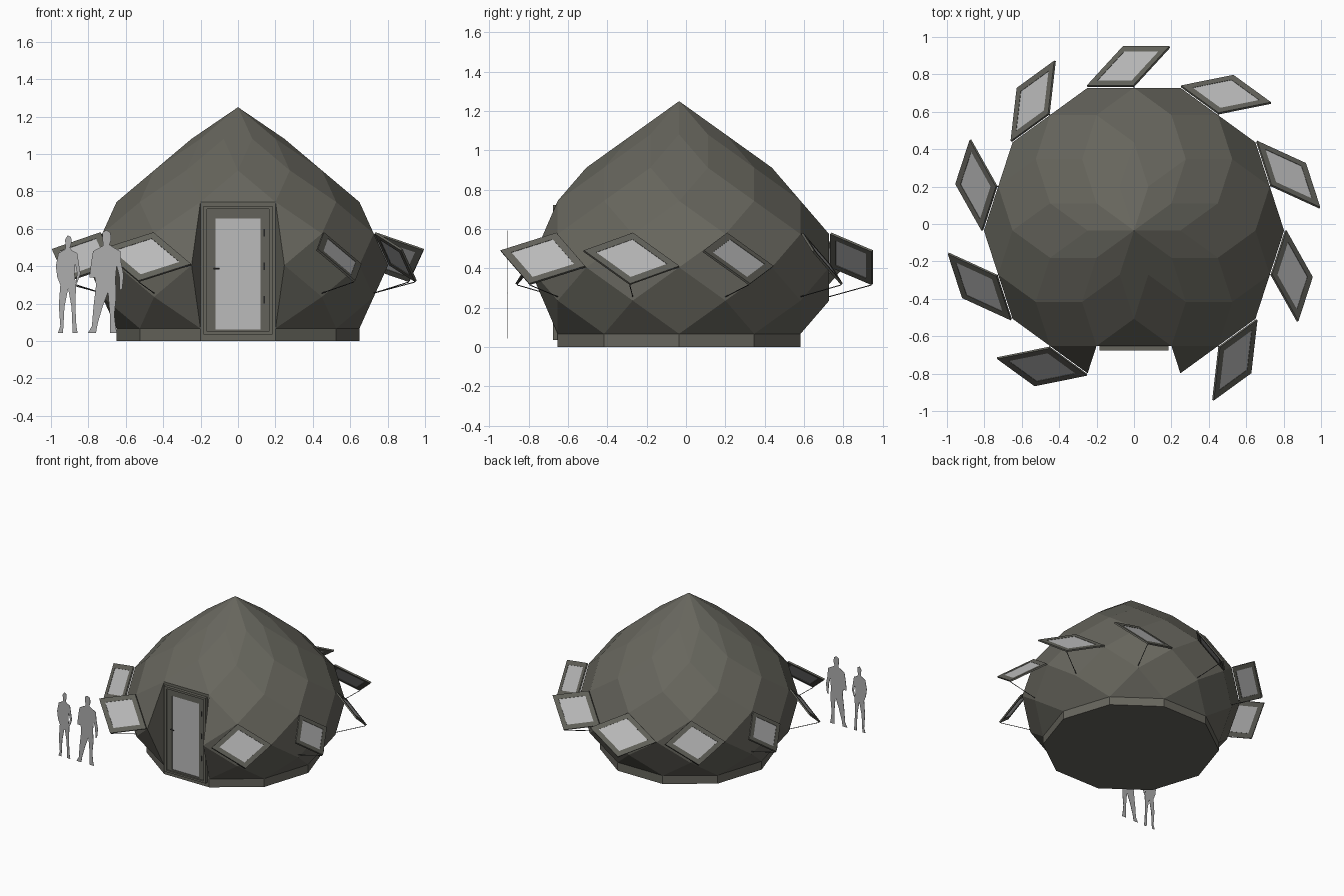
import bpy, bmesh, math
from mathutils import Vector, Matrix

if "Cube" in bpy.data.objects:
    bpy.data.objects.remove(bpy.data.objects["Cube"])

def material(name, rgb):
    m = bpy.data.materials.new(name)
    m.diffuse_color = (*rgb, 1)
    m.use_nodes = True
    m.node_tree.nodes["Principled BSDF"].inputs["Base Color"].default_value = m.diffuse_color
    return m

SHELL = material("olive grey cladding", (0.135, 0.132, 0.110))
FRAME = material("frame grey", (0.125, 0.124, 0.105))
GLASS = material("pale glass", (0.50, 0.50, 0.50))
FIGURE = material("figure grey", (0.42, 0.42, 0.42))
METAL = material("dark metal", (0.05, 0.05, 0.05))

def finish(name, bm, mat):
    bmesh.ops.recalc_face_normals(bm, faces=bm.faces)
    me = bpy.data.meshes.new(name)
    bm.to_mesh(me)
    bm.free()
    ob = bpy.data.objects.new(name, me)
    bpy.context.collection.objects.link(ob)
    me.materials.append(mat)
    return ob

def prism(name, pts, offset, mat):
    """Polygon extruded by an offset vector."""
    bm = bmesh.new()
    f = bm.faces.new([bm.verts.new(p) for p in pts])
    r = bmesh.ops.extrude_face_region(bm, geom=[f], use_keep_orig=True)
    bmesh.ops.translate(bm, vec=offset, verts=[g for g in r["geom"] if isinstance(g, bmesh.types.BMVert)])
    return finish(name, bm, mat)

def ring(name, outer, inner, offset, mat):
    """Frame between two matching loops, with thickness."""
    bm = bmesh.new()
    loops = [[bm.verts.new(Vector(p) + o) for p in loop]
             for loop, o in ((outer, Vector()), (inner, Vector()), (inner, offset), (outer, offset))]
    n = len(outer)
    for a in range(4):
        for i in range(n):
            j = (i + 1) % n
            b = (a + 1) % 4
            bm.faces.new((loops[a][i], loops[a][j], loops[b][j], loops[b][i]))
    return finish(name, bm, mat)

def rod(name, a, b, r, mat):
    bm = bmesh.new()
    d = b - a
    bmesh.ops.create_cone(bm, cap_ends=True, segments=6, radius1=r, radius2=r, depth=d.length,
                          matrix=Matrix.Translation((a + b) / 2) @ d.to_track_quat('Z', 'Y').to_matrix().to_4x4())
    return finish(name, bm, mat)

# Ten-sided polar zonohedron: vertex at level k, direction m * 18 degrees
CY, TOP, STEP, EDGE = -0.035, 1.25, 0.169, 0.248
def vert(k, m):
    r = EDGE * math.sin(k * math.pi / 10) / math.sin(math.pi / 10)
    a = math.radians(18 * m)
    return Vector((r * math.cos(a), CY + r * math.sin(a), TOP - STEP * k))

# Dome shell, with the two front vertices left out to make the doorway
bm = bmesh.new()
cache = {}
def bv(k, m):
    key = (k, m % 20 if k else 0)
    if key not in cache:
        cache[key] = bm.verts.new(vert(*key))
    return cache[key]
def panel(keys):
    keys = [(k, m % 20) for k, m in keys if (k, m % 20) not in ((4, 15), (6, 15))]
    if len(keys) > 2:
        bm.faces.new([bv(*q) for q in keys])
for k in range(7):
    for m in range(1 - k % 2, 20, 2):
        p = [(k, m), (k + 1, m - 1), (k + 1, m + 1)]
        if k < 6:
            p.insert(2, (k + 2, m))
        panel(p)
# doorway cheeks and back wall
for m in (14, 16):
    panel([(3, m), (5, m), (7, m)])
panel([(3, 14), (3, 16), (7, 16), (7, 14)])
finish("dome_shell", bm, SHELL)

# Plinth
base = [vert(7, m) for m in range(0, 20, 2)]
prism("plinth", base, Vector((0, 0, -base[0].z)), SHELL)

# Nine hinged windows, swung open in a pinwheel
for i in range(9):
    m = 17 + 2 * i
    top, side, low, far = vert(4, m), vert(5, m + 1), vert(6, m), vert(5, m - 1)
    axis = (side - top).normalized()
    out = Vector((math.cos(math.radians(18 * m)), math.sin(math.radians(18 * m)), 0))
    best = max((Matrix.Rotation(s * math.radians(49), 3, axis) for s in (1, -1)),
               key=lambda R: (R @ (far - top)).dot(out))
    swing = best @ (far - top)
    normal = best @ out
    corners = [top, side, side + swing, top + swing]
    corners = [c + out * 0.004 for c in corners]
    mid = sum(corners, Vector()) / 4
    inner = [mid + (c - mid) * 0.74 for c in corners]
    ring(f"window_frame_{i}", corners, inner, normal * 0.012, FRAME)
    prism(f"window_glass_{i}", [p + normal * 0.003 for p in inner], normal * 0.007, GLASS)
    rod(f"window_stay_{i}", corners[2], low + Vector((0, 0, 0.02)), 0.0025, METAL)

# Door set into the recess
def rect(x, z0, z1, y):
    return [Vector((-x, y, z0)), Vector((x, y, z0)), Vector((x, y, z1)), Vector((-x, y, z1))]
Y = -0.653
ring("door_casing", rect(0.185, 0.035, 0.722, Y), rect(0.165, 0.05, 0.705, Y), Vector((0, -0.024, 0)), SHELL)
ring("door_frame", rect(0.165, 0.05, 0.705, Y), rect(0.12, 0.062, 0.655, Y), Vector((0, -0.012, 0)), FRAME)
prism("door_glass", rect(0.12, 0.062, 0.655, Y), Vector((0, -0.007, 0)), GLASS)
rod("door_handle", Vector((-0.13, Y - 0.02, 0.385)), Vector((-0.10, Y - 0.02, 0.385)), 0.004, METAL)
rod("door_handle_stem", Vector((-0.128, Y, 0.385)), Vector((-0.128, Y - 0.02, 0.385)), 0.004, METAL)
for z in (0.2, 0.38, 0.56):
    rod("door_hinge", Vector((0.14, Y - 0.013, z)), Vector((0.14, Y - 0.013, z + 0.04)), 0.004, METAL)

# Two flat standing figures for scale: outlines in hundredths, x then z
standing = [(-1.2, 52), (-1.6, 54), (0, 56.5), (1.8, 55.5), (2, 52.5), (1.2, 50), (2, 48.5), (5, 47), (6, 41),
            (6.8, 36), (5, 31), (4, 30), (5, 36), (4, 41), (3.6, 36), (4.4, 29), (4, 19), (4.6, 8), (5.2, 4.4),
            (2.6, 4.4), (2, 18), (0.2, 28), (-1.8, 18), (-2.4, 7), (-2.6, 4.4), (-5.2, 4.4), (-4, 8),
            (-4.8, 19), (-4, 30), (-5.6, 34), (-6.4, 40), (-5, 47), (-1.4, 49)]
striding = [(-2, 55), (-2, 58), (0, 59.3), (2.4, 58), (2.6, 54), (1.8, 51.5), (4, 50), (7.6, 48), (8, 42),
            (9.4, 35), (8.6, 28), (7.2, 27), (7, 35), (5.6, 40), (5, 33), (5.4, 24), (4.4, 14), (5.2, 7), (5.8, 4.4),
            (2, 4.4), (2, 14), (1, 26), (-2, 18), (-4.6, 9), (-5.4, 4.4), (-9.6, 4.4), (-7.6, 8), (-6.8, 18),
            (-5.4, 30), (-6, 34), (-9, 34), (-8, 42), (-7, 48), (-1.6, 51)]
for name, outline, x in (("standing_figure", standing, -0.91), ("striding_figure", striding, -0.705)):
    prism(name, [Vector((x + a / 100, -0.91, b / 100)) for a, b in outline], Vector((0, 0.002, 0)), FIGURE)
